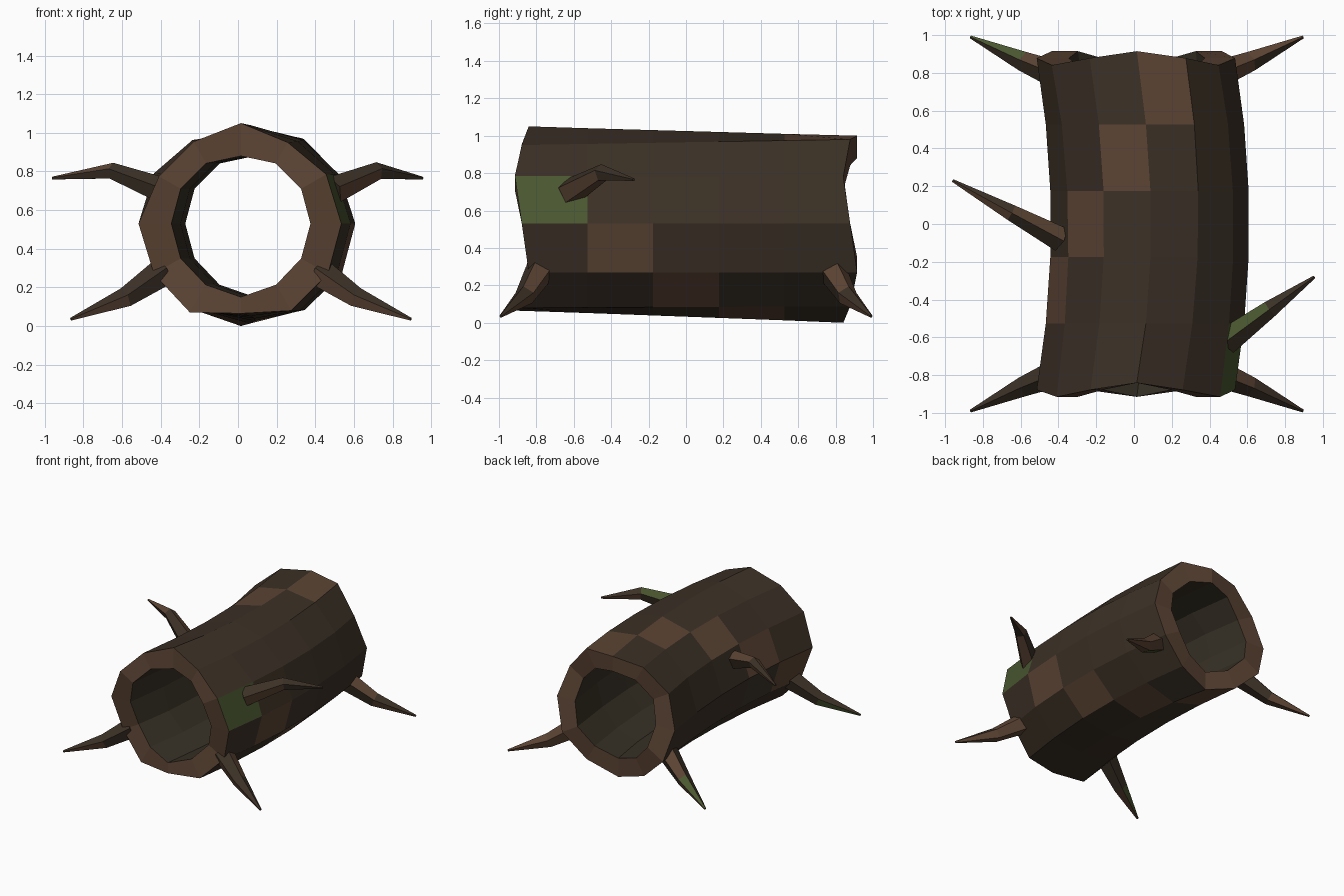
import bpy, bmesh, math, random
from mathutils import Vector

if "Cube" in bpy.data.objects:
    bpy.data.objects.remove(bpy.data.objects["Cube"])

random.seed(4)


def material(name, rgb):
    m = bpy.data.materials.new(name)
    m.diffuse_color = (*rgb, 1)
    m.use_nodes = True
    m.node_tree.nodes["Principled BSDF"].inputs["Base Color"].default_value = m.diffuse_color
    return m


BARK, WOOD, MOSS, HOLLOW = range(4)
MATS = [material("dark_bark", (0.044, 0.030, 0.019)),
        material("bare_wood", (0.107, 0.058, 0.034)),
        material("moss", (0.070, 0.096, 0.030)),
        material("hollow_wood", (0.038, 0.030, 0.019))]


def make_object(name, bm):
    bmesh.ops.recalc_face_normals(bm, faces=bm.faces)
    mesh = bpy.data.meshes.new(name)
    bm.to_mesh(mesh)
    bm.free()
    for m in MATS:
        mesh.materials.append(m)
    ob = bpy.data.objects.new(name, mesh)
    bpy.context.collection.objects.link(ob)
    return ob


# Hollow log: bent twelve-sided tube with uneven radius and wavy ends
SIDES, SEGS, HALF, MID_Z = 12, 5, 0.878, 0.53
FRONT_R = [.52, .485, .51, .52, .52, .52, .465, .53, .52, .53, .49, .49]
BACK_R = [.47, .52, .50, .52, .52, .51, .53, .51, .52, .53, .52, .50]
INNER_R = [.35, .36, .36, .36, .36, .365, .38, .365, .36, .36, .36, .36]


def log_ring(bm, j, inner):
    t = j / SEGS
    y0 = HALF * (2 * t - 1)
    cx = 0.015 + 0.075 * (1 - (y0 / HALF) ** 2)
    ring = []
    for k in range(SIDES):
        a = 2 * math.pi * k / SIDES
        r = INNER_R[k] if inner else FRONT_R[k] * (1 - t) + BACK_R[k] * t
        y = y0 + (0.037 * math.cos(3 * a) if j in (0, SEGS) else 0)
        ring.append(bm.verts.new((cx + r * math.sin(a), y, MID_Z + r * math.cos(a))))
    return ring


bm = bmesh.new()
outer = [log_ring(bm, j, False) for j in range(SEGS + 1)]
inner = [log_ring(bm, j, True) for j in range(SEGS + 1)]
for k in range(SIDES):
    n = (k + 1) % SIDES
    for j in range(SEGS):
        # Bare and mossy patches spiral around the bark
        f = bm.faces.new((outer[j][k], outer[j][n], outer[j + 1][n], outer[j + 1][k]))
        f.material_index = WOOD if (k - j) % SIDES in (2, 8) else BARK
        if (k, j) == (2, 0):
            f.material_index = MOSS
        f = bm.faces.new((inner[j][k], inner[j][n], inner[j + 1][n], inner[j + 1][k]))
        f.material_index = HOLLOW
    # Cut ends
    for j in (0, SEGS):
        f = bm.faces.new((outer[j][k], outer[j][n], inner[j][n], inner[j][k]))
        f.material_index = WOOD
make_object("hollow_log", bm)


# Broken branches: tapering five-sided spikes with one kink
def branch(name, base, kink, tip, radii=(0.08, 0.055, 0.008), sides=5):
    pts = [Vector(p) for p in (base, kink, tip)]
    dirs = [pts[1] - pts[0], pts[2] - pts[0], pts[2] - pts[1]]
    bm = bmesh.new()
    rings = []
    for p, d, r in zip(pts, dirs, radii):
        side = d.cross(Vector((0, 0, 1))).normalized()
        up = side.cross(d).normalized()
        rings.append([bm.verts.new(p + r * (side * math.sin(a) + up * math.cos(a)))
                      for a in (2 * math.pi * i / sides for i in range(sides))])
    bm.faces.new(rings[0])
    bm.faces.new(rings[2])
    for lo, hi in zip(rings, rings[1:]):
        for i in range(sides):
            n = (i + 1) % sides
            f = bm.faces.new((lo[i], lo[n], hi[n], hi[i]))
            f.material_index = random.choices((BARK, WOOD, MOSS), (5, 5, 1))[0]
    make_object(name, bm)


# Four low branches act as legs
for sx, side in ((-1, "left"), (1, "right")):
    for sy, end in ((-1, "front"), (1, "back")):
        branch(f"{end}_{side}_leg_branch",
               (0.015 + sx * 0.40, sy * 0.78, 0.28),
               (0.015 + sx * 0.60, sy * 0.86, 0.145),
               (0.015 + sx * 0.88, sy * 0.99, 0.035))

# Two upper branches
branch("left_upper_branch", (-0.39, -0.08, 0.70), (-0.65, 0.06, 0.80), (-0.96, 0.23, 0.765),
       (0.07, 0.045, 0.008))
branch("right_upper_branch", (0.49, -0.62, 0.70), (0.72, -0.45, 0.80), (0.955, -0.28, 0.765),
       (0.075, 0.048, 0.008))
